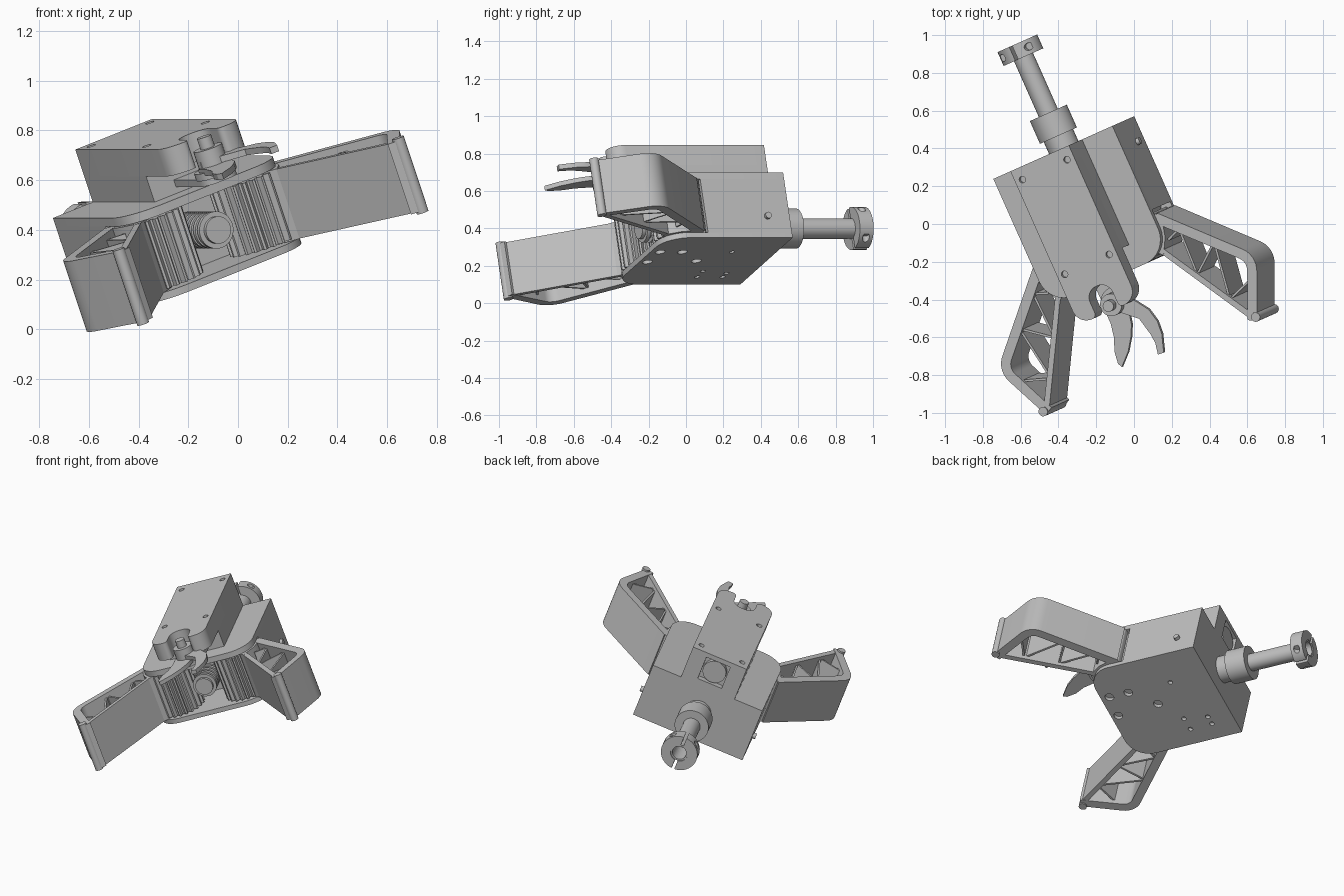
import bpy, bmesh, math
from mathutils import Matrix, Vector

cube = bpy.data.objects.get("Cube")
if cube:
    bpy.data.objects.remove(cube)

grey = bpy.data.materials.new("plain_grey")
grey.use_nodes = True
tone = (0.52, 0.52, 0.52, 1)
grey.diffuse_color = tone
grey.node_tree.nodes["Principled BSDF"].inputs["Base Color"].default_value = tone

# Tool frame: x across, y towards the shaft, z up through the plates
FRAME = (Matrix.Rotation(math.radians(24), 4, 'Z') @ Matrix.Rotation(math.radians(-20), 4, 'Y')
         @ Matrix.Translation((-0.028, 0, 0)))
parts = []


def add(name, bm, helper=False):
    bmesh.ops.recalc_face_normals(bm, faces=bm.faces)
    mesh = bpy.data.meshes.new(name)
    bm.to_mesh(mesh)
    bm.free()
    mesh.materials.append(grey)
    obj = bpy.data.objects.new(name, mesh)
    bpy.context.collection.objects.link(obj)
    obj.matrix_world = FRAME
    if helper:
        obj.hide_render = True
        obj.hide_viewport = True
        obj.display_type = 'WIRE'
    else:
        parts.append(obj)
    return obj


def rounded(points):
    """Outline whose (x, y, r) corners become arcs."""
    out = []
    for i, p in enumerate(points):
        c = Vector(p[:2])
        if len(p) < 3:
            out.append(c)
            continue
        d1 = (Vector(points[i - 1][:2]) - c).normalized()
        d2 = (Vector(points[(i + 1) % len(points)][:2]) - c).normalized()
        half = d1.angle(d2) / 2
        centre = c + (d1 + d2).normalized() * p[2] / math.sin(half)
        reach = p[2] / math.tan(half)
        a = (c + d1 * reach - centre).normalized()
        b = (c + d2 * reach - centre).normalized()
        sweep = a.angle(b)
        for k in range(9):
            t = sweep * k / 8
            out.append(centre + (a * math.sin(sweep - t) + b * math.sin(t)) * p[2] / math.sin(sweep))
    return out


def prism(name, points, z0, z1, side=1):
    bm = bmesh.new()
    verts = [bm.verts.new((side * p.x, p.y, z0)) for p in rounded(points)]
    face = bm.faces.new(verts)
    top = bmesh.ops.extrude_face_region(bm, geom=[face])["geom"]
    bmesh.ops.translate(bm, vec=(0, 0, z1 - z0),
                        verts=[v for v in top if isinstance(v, bmesh.types.BMVert)])
    return add(name, bm)


def box(bm, lo, hi):
    lo, hi = Vector(lo), Vector(hi)
    mat = Matrix.Translation((lo + hi) / 2) @ Matrix.Diagonal((*(hi - lo), 1))
    bmesh.ops.create_cube(bm, size=1, matrix=mat)


def block(name, lo, hi):
    bm = bmesh.new()
    box(bm, lo, hi)
    return add(name, bm)


def rod(bm, start, end, r, sides=32):
    a, b = Vector(start), Vector(end)
    turn = (b - a).to_track_quat('Z', 'Y').to_matrix().to_4x4()
    bmesh.ops.create_cone(bm, cap_ends=True, segments=sides, radius1=r, radius2=r,
                          depth=(b - a).length, matrix=Matrix.Translation((a + b) / 2) @ turn)


def cylinder(name, start, end, r, sides=32):
    bm = bmesh.new()
    rod(bm, start, end, r, sides)
    return add(name, bm)


def cut(obj, bm):
    mod = obj.modifiers.new("cut", 'BOOLEAN')
    mod.object = add(obj.name + "_cutter", bm, helper=True)
    mod.solver = 'EXACT'


# Gearbox: two rounded plates and a solid rear
W, BACK, MID = 0.367, 0.521, 0.435
plate = [(-W, BACK), (-W, -0.217, 0.145), (W, -0.217, 0.145), (W, BACK)]
lower = prism("lower_plate", plate, 0.25, 0.28)
upper = prism("upper_plate", plate, 0.583, 0.62)
block("gearbox_body", (-W, 0.1, 0.279), (W, BACK, 0.584))
for side in (-1, 1):
    block("side_wall", (min(side * 0.34, side * W), 0.03, 0.279), (max(side * 0.34, side * W), 0.11, 0.584))

# Bolt holes under the lower plate
bm = bmesh.new()
big = [(-0.016, -0.17), (0.14, -0.16), (0.14, -0.03), (0, 0.11)]
small = [(0.14, 0.26), (-0.16, 0.216), (-0.25, 0.22), (-0.19, 0.366), (-0.25, 0.368)]
for group, r in ((big, 0.028), (small, 0.015)):
    for x, y in group:
        rod(bm, (x, y, 0.24), (x, y, 0.274), r, 20)
cut(lower, bm)

# Upper housing with a notched, overhanging front
H = 0.18
deck = [(-H, BACK), (-H, -0.37, 0.08), (-0.07, -0.37, 0.025), (-0.07, -0.22, 0.065),
        (0.07, -0.22, 0.065), (0.07, -0.37, 0.025), (H, -0.37, 0.08), (H, BACK)]
housing_top = prism("housing_deck", deck, 0.73, 0.845)
base = block("housing_base", (-H, -0.09, 0.619), (H, BACK, 0.731))
bm = bmesh.new()
for x in (-0.137, 0.137):
    for y in (-0.094, 0.455):
        rod(bm, (x, y, 0.825), (x, y, 0.86), 0.018, 20)
cut(housing_top, bm)
for obj in (housing_top, base):
    bm = bmesh.new()
    box(bm, (-0.08, 0.48, 0.655), (0.08, 0.6, 0.815))
    cut(obj, bm)
cylinder("motor_end", (0, 0.47, 0.735), (0, 0.51, 0.735), 0.074)

# Side bolts
for side in (-1, 1):
    cylinder("side_bolt", (side * 0.36, 0.391, 0.372), (side * 0.387, 0.391, 0.372), 0.018, 16)

# Drive shaft, hub and split clamp collar
cylinder("shaft_boss", (0, 0.51, MID), (0, 0.6, MID), 0.085)
cylinder("shaft_hub", (0, 0.59, MID), (0, 0.722, MID), 0.107, 48)
shaft = cylinder("drive_shaft", (0, 0.7, MID), (0, 1.118, MID), 0.055)
collar = cylinder("clamp_collar", (0, 1.045, MID), (0, 1.125, MID), 0.115, 48)
for obj, r in ((shaft, 0.044), (collar, 0.054)):
    bm = bmesh.new()
    rod(bm, (0, 0.95, MID), (0, 1.2, MID), r)
    cut(obj, bm)
bm = bmesh.new()
box(bm, (-0.009, 1, MID - 0.2), (0.009, 1.2, MID + 0.2))
cut(collar, bm)
for x in (-0.08, 0.08):
    for d in (-1, 1):
        bm = bmesh.new()
        rod(bm, (x, 1.085, MID + d * 0.065), (x, 1.085, MID + d * 0.14), 0.02, 16)
        cut(collar, bm)

# Worm on the shaft line
bm = bmesh.new()
for i in range(7):
    y = -0.18 + i * 0.04
    rod(bm, (0, y, MID), (0, y + 0.022, MID), 0.075)
rod(bm, (0, -0.2, MID), (0, 0.12, MID), 0.055)
add("worm", bm)

# Gears and gripping fingers, mirrored
PX, PY, TEETH = 0.222, -0.072, 22
gear = []
for i in range(TEETH * 4):
    a = math.tau * i / (TEETH * 4)
    r = 0.145 if i % 4 < 2 else 0.122
    gear.append((PX + r * math.cos(a), PY + r * math.sin(a)))
frame = [(0.384, 0.003), (0.8, -0.415, 0.12), (0.651, -0.733), (0.605, -0.71),
         (0.735, -0.426, 0.065), (0.345, -0.036)]
root = [(0.384, 0.003, 0.02), (0.3, 0.01), (0.25, -0.15), (0.32, -0.215), (0.37, -0.13), (0.385, -0.07)]
grip = [(0.31, -0.2), (0.62, -0.71), (0.645, -0.69), (0.335, -0.185)]
ribs = [((0.37, -0.15), (0.45, -0.12)), ((0.45, -0.12), (0.44, -0.38)),
        ((0.44, -0.38), (0.6, -0.26)), ((0.6, -0.26), (0.55, -0.57)), ((0.55, -0.57), (0.7, -0.52))]
for side, label in ((1, "left"), (-1, "right")):
    prism(label + "_gear", gear, 0.29, 0.575, side)
    cylinder(label + "_pivot", (side * PX, PY, 0.255), (side * PX, PY, 0.6), 0.025)
    prism(label + "_finger_frame", frame, 0.281, 0.582, side)
    prism(label + "_finger_root", root, 0.282, 0.581, side)
    prism(label + "_grip_pad", grip, 0.283, 0.58, side)
    cylinder(label + "_tip_pin", (side * 0.655, -0.712, 0.272), (side * 0.655, -0.712, 0.592), 0.025, 24)
    for a, b in ribs:
        a, b = Vector(a), Vector(b)
        n = (b - a).orthogonal().normalized() * 0.006
        prism(label + "_finger_rib", [a + n, b + n, b - n, a - n], 0.31, 0.555, side)

# Cutter: bracket, stacked hub and two curved blades
QX, QY = 0.009, -0.342
prism("cutter_bracket", [(-0.07, 0), (-0.07, -0.4, 0.06), (0.09, -0.4, 0.06), (0.09, 0)], 0.645, 0.675)
for name, z0, z1, r in (("hub_disc", 0.67, 0.7, 0.085), ("blade_hub", 0.7, 0.785, 0.06),
                        ("cutter_pin", 0.78, 0.832, 0.03)):
    cylinder(name, (QX, QY, z0), (QX, QY, z1), r)
inner_blade = [(-0.06, -0.34), (0.06, -0.34), (0.062, -0.41), (0.045, -0.48), (0.013, -0.54), (-0.035, -0.605),
               (-0.103, -0.666), (-0.114, -0.64), (-0.105, -0.575), (-0.075, -0.507), (-0.06, -0.43)]
outer_blade = [(-0.05, -0.36), (0.03, -0.3), (0.121, -0.365), (0.177, -0.444), (0.195, -0.52), (0.189, -0.591),
               (0.156, -0.686), (0.122, -0.683), (0.135, -0.62), (0.13, -0.566), (0.107, -0.469), (0.032, -0.405)]
prism("inner_blade", inner_blade, 0.69, 0.715)
prism("outer_blade", outer_blade, 0.716, 0.742)

# Smooth the round parts, keep edges sharp
bpy.ops.object.select_all(action='DESELECT')
for obj in parts:
    obj.select_set(True)
bpy.context.view_layer.objects.active = parts[0]
bpy.ops.object.shade_smooth_by_angle(angle=math.radians(30))
